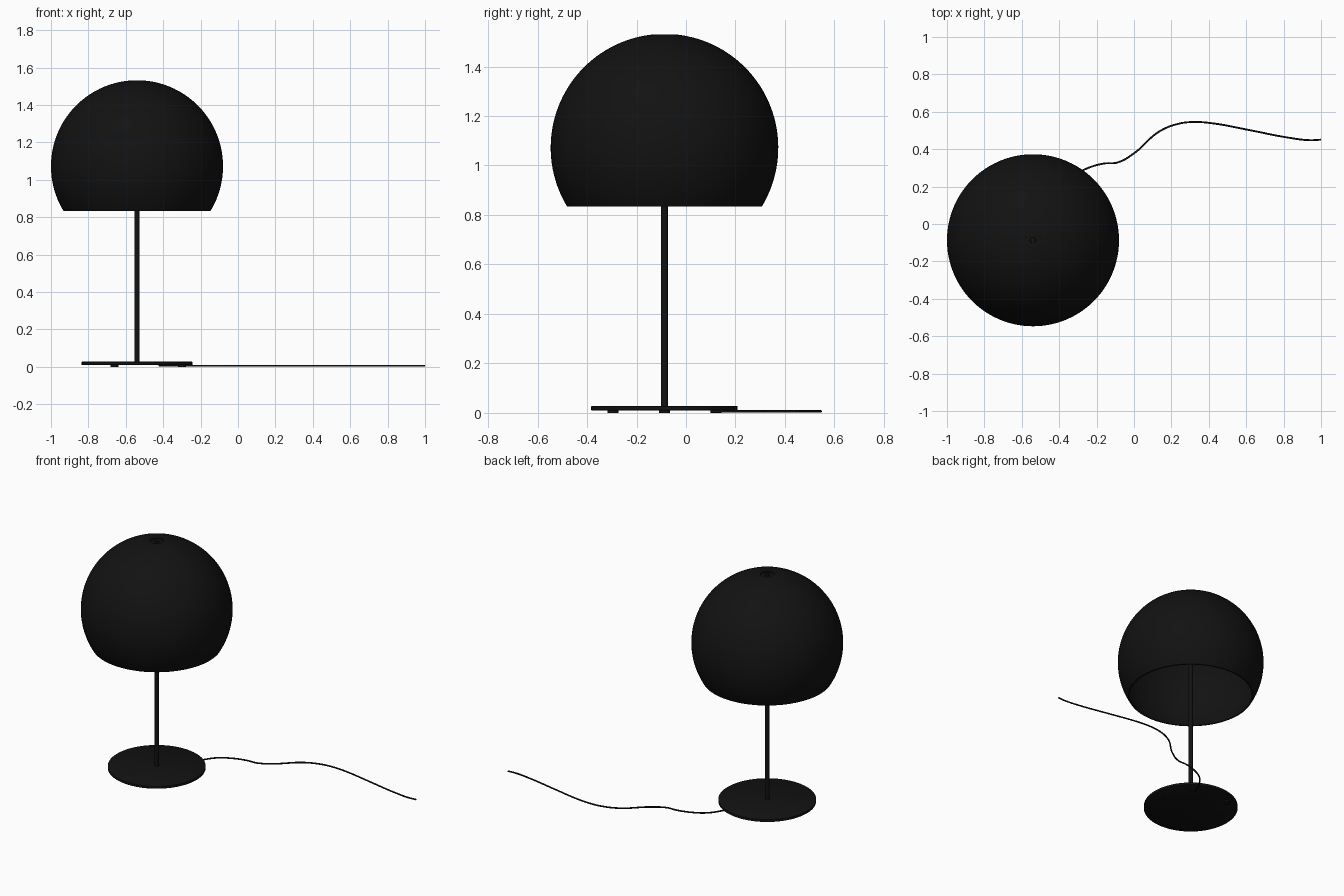
import bpy, math

if "Cube" in bpy.data.objects:
    bpy.data.objects.remove(bpy.data.objects["Cube"])

CX, CY = -0.54, -0.087

black = bpy.data.materials.new("black")
black.diffuse_color = (0.006, 0.006, 0.006, 1)
black.use_nodes = True
black.node_tree.nodes["Principled BSDF"].inputs["Base Color"].default_value = black.diffuse_color


def lathe(name, profile, x=CX, y=CY, n=96, closed=False):
    """Revolve (radius, z) points around a vertical axis."""
    verts, faces = [], []
    rows = []
    for r, z in profile:
        if r < 1e-6:
            rows.append([len(verts)] * n)
            verts.append((0, 0, z))
        else:
            rows.append(list(range(len(verts), len(verts) + n)))
            verts += [(r * math.cos(2 * math.pi * i / n), r * math.sin(2 * math.pi * i / n), z)
                      for i in range(n)]
    pairs = list(zip(rows, rows[1:]))
    if closed:
        pairs.append((rows[-1], rows[0]))
    for a, b in pairs:
        for i in range(n):
            j = (i + 1) % n
            face = list(dict.fromkeys((a[i], a[j], b[j], b[i])))
            if len(face) > 2:
                faces.append(face)
    mesh = bpy.data.meshes.new(name)
    mesh.from_pydata(verts, [], faces)
    mesh.materials.append(black)
    ob = bpy.data.objects.new(name, mesh)
    ob.location = (x, y, 0)
    bpy.context.collection.objects.link(ob)
    bpy.ops.object.select_all(action='DESELECT')
    bpy.context.view_layer.objects.active = ob
    ob.select_set(True)
    bpy.ops.object.shade_smooth_by_angle(angle=math.radians(35))
    return ob


def arc(radius, zc, z_low, r_top, steps=40):
    """Part of a circle from the lower cut up to a small top opening."""
    a0 = math.asin((z_low - zc) / radius)
    a1 = math.acos(r_top / radius)
    return [(radius * math.cos(a0 + (a1 - a0) * i / steps),
             zc + radius * math.sin(a0 + (a1 - a0) * i / steps)) for i in range(steps + 1)]


# Hollow globe shade, open below, with a small opening on top
outer = arc(0.46, 1.072, 0.834, 0.042)
inner = arc(0.452, 1.072, 0.834, 0.042)
lathe("shade", outer + inner[::-1], closed=True)

# Recessed cap that holds the shade on the pole
lathe("shade_cap", [(0, 1.514), (0.042, 1.514), (0.042, 1.522), (0.016, 1.522),
                    (0.014, 1.53), (0, 1.53)][::1], n=48)

# Pole
lathe("pole", [(0, 0.028), (0.0145, 0.028), (0.0145, 1.516), (0, 1.516)], n=32)

# Base disc with a slightly softened edge
lathe("base", [(0, 0.009), (0.293, 0.009), (0.296, 0.011), (0.296, 0.026),
               (0.293, 0.028), (0, 0.028)])

# Three feet under the base
for k in range(3):
    a = k * math.tau / 3
    lathe(f"foot_{k + 1}", [(0, 0), (0.022, 0), (0.022, 0.010), (0, 0.010)],
          CX + 0.24 * math.cos(a), CY + 0.24 * math.sin(a), n=24)

# Cable lying on the table
path = [(-.42, .10), (-.377, .19), (-.33, .25), (-.265, .291), (-.163, .323), (-.088, .329),
        (0, .378), (.136, .495), (.243, .537), (.334, .545), (.43, .537), (.617, .502),
        (.83, .461), (.94, .448), (1, .451)]
curve = bpy.data.curves.new("cable", 'CURVE')
curve.dimensions = '3D'
curve.bevel_depth = 0.005
curve.bevel_resolution = 3
curve.use_fill_caps = True
spline = curve.splines.new('BEZIER')
spline.bezier_points.add(len(path) - 1)
for p, (x, y) in zip(spline.bezier_points, path):
    p.co = (x, y, 0.006)
    p.handle_left_type = p.handle_right_type = 'AUTO'
curve.materials.append(black)
bpy.context.collection.objects.link(bpy.data.objects.new("cable", curve))
